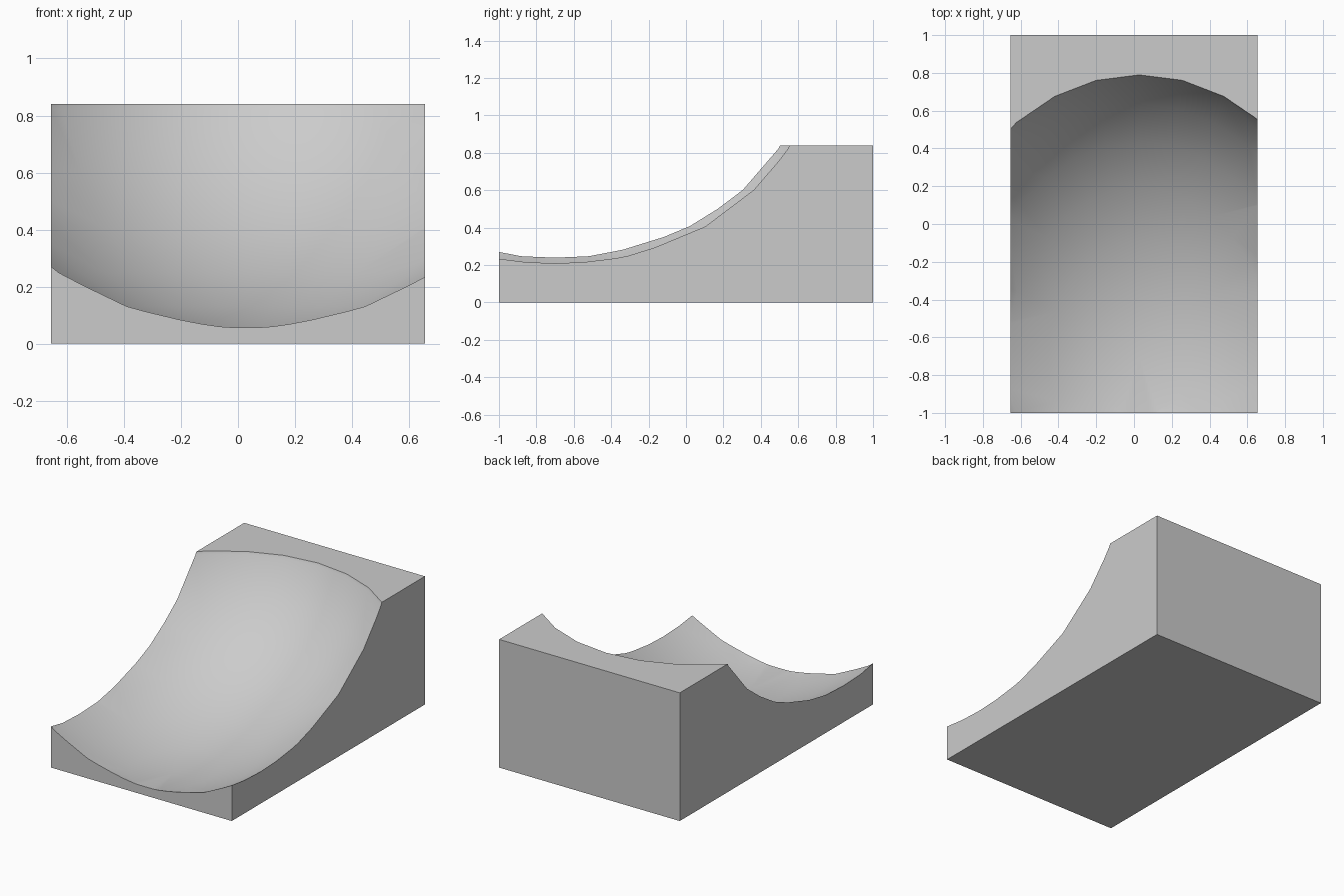
import bpy
import math

if "Cube" in bpy.data.objects:
    bpy.data.objects.remove(bpy.data.objects["Cube"])

# Solid block
bpy.ops.mesh.primitive_cube_add(size=1, location=(0, 0, 0.42))
block = bpy.context.object
block.name = "scooped_ramp_block"
block.scale = (1.31, 2.0, 0.84)
bpy.ops.object.transform_apply(location=True, rotation=False, scale=True)

# Stretched sphere that carves the hollow
bpy.ops.mesh.primitive_uv_sphere_add(segments=32, ring_count=16, radius=1,
                                     location=(0.028, -0.70, 1.313))
cutter = bpy.context.object
cutter.name = "hollow_cutter"
cutter.scale = (1.26, 1.605, 1.28)
bpy.ops.object.transform_apply(location=False, rotation=False, scale=True)
cutter.hide_render = True

# Carve the hollow, then drop the cutter
cut = block.modifiers.new("hollow", 'BOOLEAN')
cut.operation = 'DIFFERENCE'
cut.solver = 'EXACT'
cut.object = cutter
bpy.ops.object.select_all(action='DESELECT')
block.select_set(True)
bpy.context.view_layer.objects.active = block
bpy.ops.object.modifier_apply(modifier=cut.name)
bpy.data.objects.remove(cutter, do_unlink=True)

# Smooth hollow, crisp block edges
bpy.ops.object.shade_smooth_by_angle(angle=math.radians(30))
